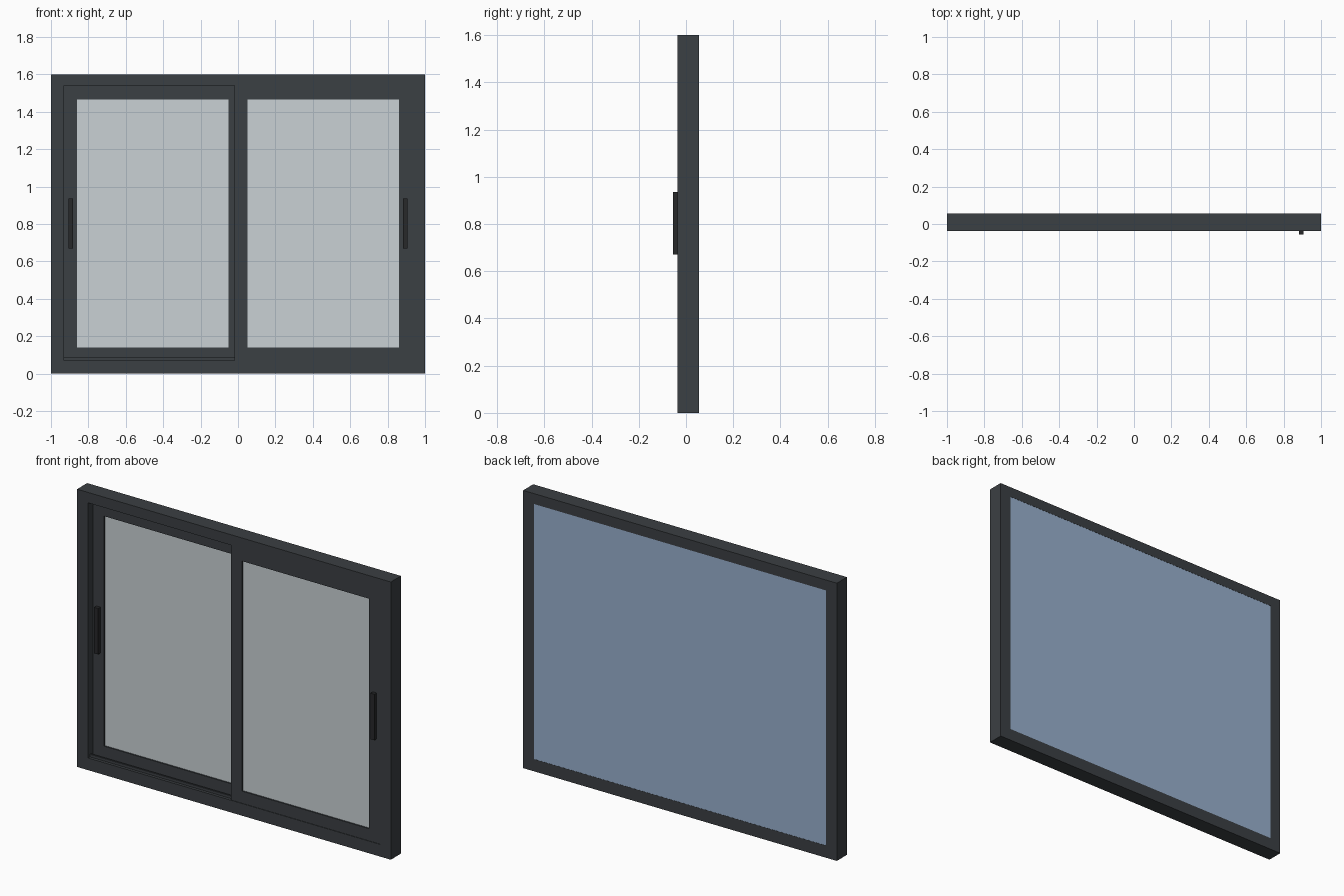
import bpy
import bmesh

if "Cube" in bpy.data.objects:
    bpy.data.objects.remove(bpy.data.objects["Cube"])


def material(name, rgb):
    m = bpy.data.materials.new(name)
    m.diffuse_color = (*rgb, 1)
    m.use_nodes = True
    m.node_tree.nodes["Principled BSDF"].inputs["Base Color"].default_value = m.diffuse_color
    return m


ALU = material("dark_aluminium", (0.044, 0.05, 0.056))
BLACK = material("black_plastic", (0.02, 0.021, 0.023))
GLASS = material("pale_glass", (0.59, 0.64, 0.66))
SKY = material("blue_pane", (0.32, 0.44, 0.62))


def finish(name, bm, mat):
    bmesh.ops.recalc_face_normals(bm, faces=bm.faces)
    me = bpy.data.meshes.new(name)
    bm.to_mesh(me)
    bm.free()
    me.materials.append(mat)
    ob = bpy.data.objects.new(name, me)
    bpy.context.collection.objects.link(ob)
    return ob


def box(name, x0, x1, y0, y1, z0, z1, mat):
    bm = bmesh.new()
    bmesh.ops.create_cube(bm, size=1)
    for v in bm.verts:
        v.co.x = x1 if v.co.x > 0 else x0
        v.co.y = y1 if v.co.y > 0 else y0
        v.co.z = z1 if v.co.z > 0 else z0
    return finish(name, bm, mat)


def ring(name, outer, inner, y0, y1, mat):
    """Rectangular frame; outer and inner are (x0, x1, z0, z1)."""
    bm = bmesh.new()

    def loop(r, y):
        x0, x1, z0, z1 = r
        return [bm.verts.new((x, y, z)) for x, z in ((x0, z0), (x1, z0), (x1, z1), (x0, z1))]

    loops = [loop(outer, y0), loop(inner, y0), loop(inner, y1), loop(outer, y1)]
    for k in range(4):
        a, b = loops[k], loops[(k + 1) % 4]
        for i in range(4):
            j = (i + 1) % 4
            bm.faces.new((a[i], a[j], b[j], b[i]))
    return finish(name, bm, mat)


FRONT, BACK = -0.037, 0.055

# Fixed outer frame and the pane closing its back
ring("outer_frame", (-1, 1, 0, 1.6), (-0.93, 0.93, 0.07, 1.54), FRONT, BACK, ALU)
box("back_pane", -0.93, 0.93, 0.049, 0.054, 0.07, 1.54, SKY)

# Sliding sashes: left one on the rear track, right one on the front track
for side, x0, x1, y0, handle_x in (("left", -0.93, 0.02, 0.008, -0.895),
                                   ("right", -0.02, 0.93, FRONT + 0.003, 0.895)):
    y1 = y0 + 0.038
    ring(side + "_sash", (x0, x1, 0.07, 1.54),
         (x0 + 0.07, x1 - 0.07, 0.14, 1.465), y0, y1, ALU)
    box(side + "_glass", x0 + 0.07, x1 - 0.07, y0 + 0.008, y0 + 0.016, 0.14, 1.465, GLASS)
    box(side + "_handle", handle_x - 0.0125, handle_x + 0.0125,
        y0 - 0.021, y0, 0.67, 0.935, BLACK)

# Bottom guide rail of the front track
box("track_rail", -0.93, 0.93, -0.02, -0.01, 0.07, 0.085, ALU)
